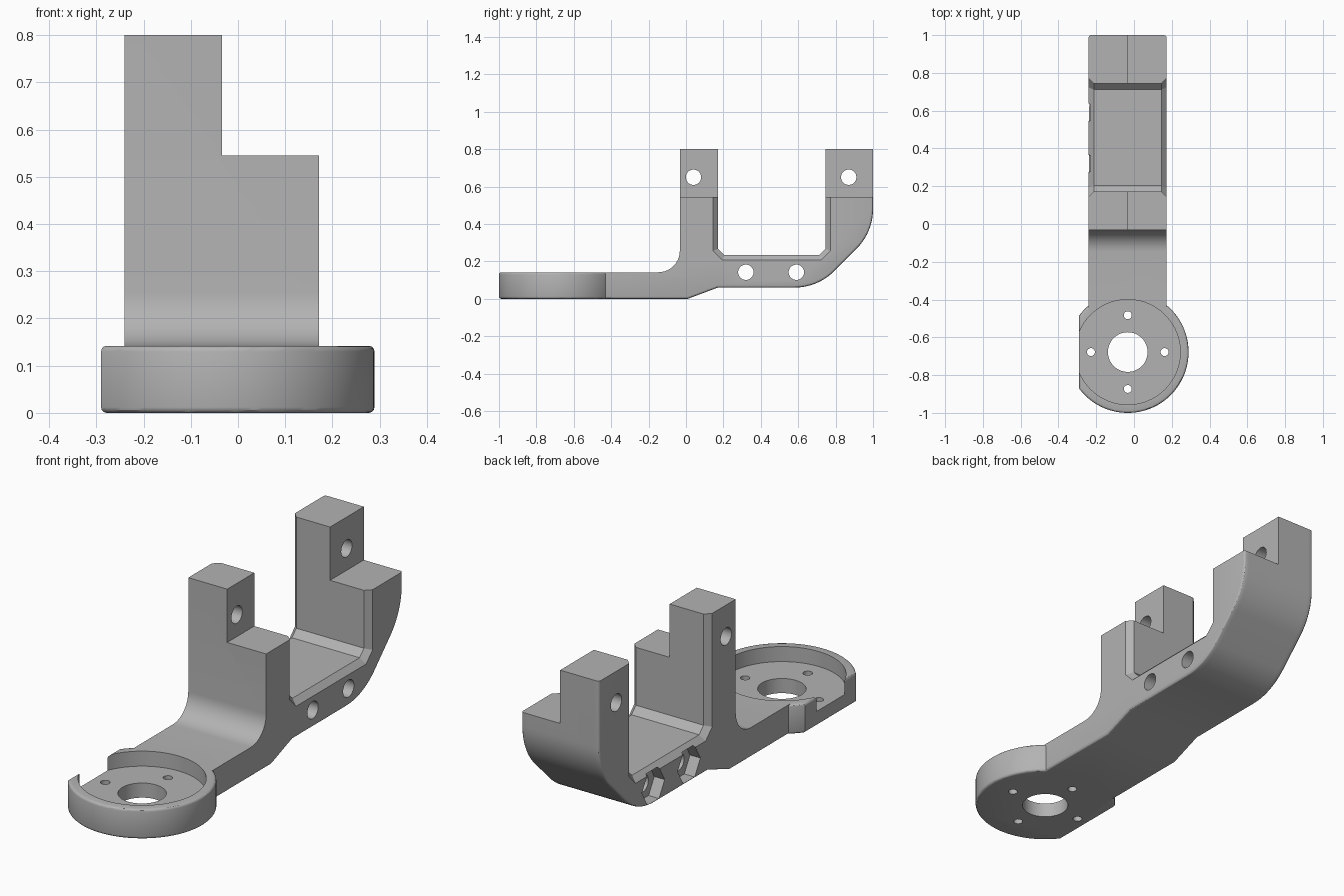
import bpy, bmesh, math
from mathutils import Vector, Matrix

if "Cube" in bpy.data.objects:
    bpy.data.objects.remove(bpy.data.objects["Cube"])

CX, CY, R = -0.033, -0.678, 0.322      # ring mount centre and radius
X0, X1 = -0.24, 0.172                  # arm side faces
TOP, STEP, ARM = 0.8, 0.545, 0.142     # heights

grey = bpy.data.materials.new("grey plastic")
grey.diffuse_color = (0.45, 0.45, 0.45, 1)
grey.use_nodes = True
grey.node_tree.nodes["Principled BSDF"].inputs["Base Color"].default_value = grey.diffuse_color


def new_object(name, bm):
    bmesh.ops.recalc_face_normals(bm, faces=bm.faces)
    me = bpy.data.meshes.new(name)
    bm.to_mesh(me)
    bm.free()
    ob = bpy.data.objects.new(name, me)
    bpy.context.collection.objects.link(ob)
    me.materials.append(grey)
    return ob


def apply(ob, mod):
    bpy.context.view_layer.objects.active = ob
    bpy.ops.object.modifier_apply(modifier=mod.name)


def boolean(ob, other, op='DIFFERENCE'):
    m = ob.modifiers.new("bool", 'BOOLEAN')
    m.operation, m.solver, m.object = op, 'EXACT', other
    apply(ob, m)
    bpy.data.objects.remove(other)


def box(lo, hi):
    bm = bmesh.new()
    bmesh.ops.create_cube(bm, size=1)
    for v in bm.verts:
        v.co = [a + (c + 0.5) * (b - a) for a, b, c in zip(lo, hi, v.co)]
    return new_object("box_cutter", bm)


def rod(center, radius, length, axis='Z', sides=48):
    bm = bmesh.new()
    bmesh.ops.create_cone(bm, cap_ends=True, segments=sides, radius1=radius,
                          radius2=radius, depth=length)
    if axis == 'X':
        bmesh.ops.rotate(bm, verts=bm.verts, matrix=Matrix.Rotation(math.pi / 2, 3, 'Y'))
    bmesh.ops.translate(bm, verts=bm.verts, vec=center)
    return new_object("rod_cutter", bm)


def arc(cy, cz, r, a0, a1, n=10):
    return [(cy + r * math.cos(math.radians(a0 + (a1 - a0) * i / n)),
             cz + r * math.sin(math.radians(a0 + (a1 - a0) * i / n))) for i in range(n + 1)]


def inset(chain, d):
    """Shift an open chain to its left by d, with mitred corners."""
    pts = [Vector(p) for p in chain]
    nrm = [Vector((-(b - a).y, (b - a).x)).normalized() for a, b in zip(pts, pts[1:])]
    out = []
    for i, p in enumerate(pts):
        n0, n1 = nrm[max(i - 1, 0)], nrm[min(i, len(nrm) - 1)]
        out.append(p + (n0 + n1) * (d / (1 + n0.dot(n1))))
    return out


# Side profile of the arm in y, z, anticlockwise: underside and back, inner U, front
under = ([(CY, 0), (0.01, 0), (0.17, 0.06)]
         + arc(0.58, 0.36, 0.30, -90, -45) + arc(0.70, 0.48, 0.30, -45, 0) + [(1, TOP)])
inner = [(0.745, TOP), (0.745, 0.268), (0.712, 0.235),
         (0.205, 0.235), (0.172, 0.268), (0.172, TOP)]
front = [(-0.033, TOP)] + arc(-0.148, ARM + 0.115, 0.115, 0, -90) + [(CY, ARM)]

# Loft the profile across x, rounding the underside and chamfering the U
FIL, CHA = 0.012, 0.027
depths = [0, 0.0016, 0.006, FIL, CHA]
xs = [X0 + d for d in depths] + [X1 - d for d in reversed(depths)]
bm = bmesh.new()
rings = []
for x in xs:
    d = min(x - X0, X1 - x)
    f = FIL - math.sqrt(max(0, FIL ** 2 - max(0, FIL - d) ** 2))
    sec = inset(under, f) + inset(inner, max(0, CHA - d)) + [Vector(p) for p in front]
    rings.append([bm.verts.new((x, p.x, p.y)) for p in sec])
n = len(rings[0])
for a, b in zip(rings, rings[1:]):
    for i in range(n):
        bm.faces.new((a[i], a[(i + 1) % n], b[(i + 1) % n], b[i]))
bm.faces.new(rings[0])
bm.faces.new(rings[-1])
bracket = new_object("bracket_arm", bm)

# Lower half of the two uprights
boolean(bracket, box((-0.034, -0.2, STEP), (0.4, 1.2, 1.0)))

# Round mount with one flat side and softened rims
a = math.acos((-0.29 - CX) / R)
bm = bmesh.new()
outline = [bm.verts.new((CX + R * math.cos(t), CY + R * math.sin(t), 0))
           for t in (-a + 2 * a * i / 80 for i in range(81))]
face = bm.faces.new(outline)
ext = bmesh.ops.extrude_face_region(bm, geom=[face])["geom"]
bmesh.ops.translate(bm, verts=[v for v in ext if isinstance(v, bmesh.types.BMVert)],
                    vec=(0, 0, ARM))
mount = new_object("round_mount", bm)
bev = mount.modifiers.new("rim", 'BEVEL')
bev.width, bev.segments, bev.limit_method = 0.012, 3, 'ANGLE'
bev.angle_limit = math.radians(60)
apply(mount, bev)
boolean(bracket, mount, 'UNION')

# Recess, centre bore and four screw holes in the mount
boolean(bracket, rod((CX, CY, 0.27), 0.278, 0.4, sides=96))
boolean(bracket, rod((CX, CY, 0), 0.105, 1))
for k in range(4):
    t = k * math.pi / 2
    boolean(bracket, rod((CX + 0.195 * math.cos(t), CY + 0.195 * math.sin(t), 0), 0.021, 1, sides=24))

# Cross holes in the uprights and base, with hexagonal nut traps on the left
for y, z in ((0.04, 0.65), (0.87, 0.65), (0.32, 0.142), (0.59, 0.142)):
    boolean(bracket, rod((0, y, z), 0.041, 2, 'X'))
for y in (0.32, 0.59):
    boolean(bracket, rod((X0, y, 0.142), 0.086, 0.11, 'X', 6))

bpy.ops.object.select_all(action='DESELECT')
bracket.select_set(True)
bpy.context.view_layer.objects.active = bracket
bpy.ops.object.shade_smooth_by_angle(angle=math.radians(30))
